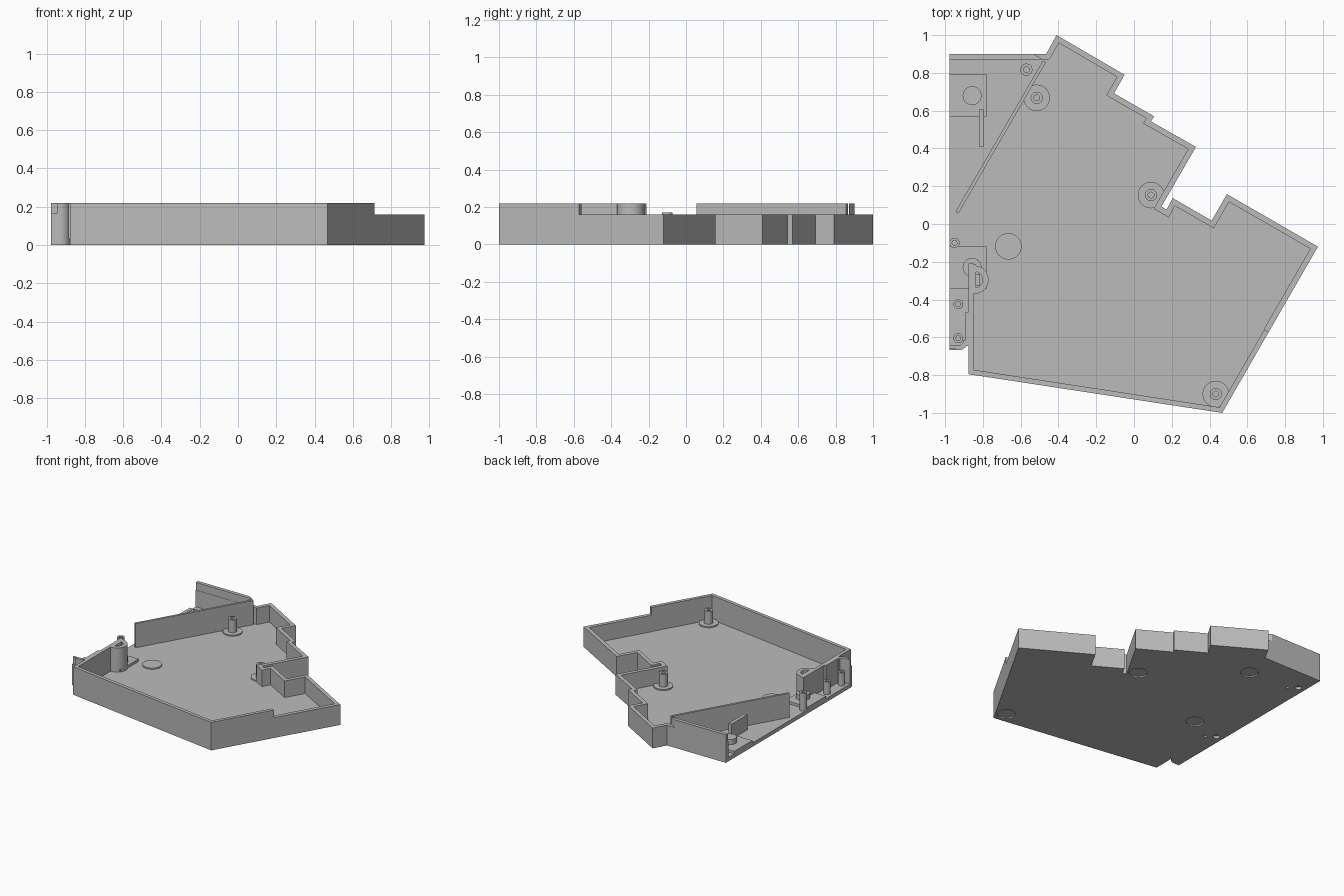
import bpy, bmesh, math
from mathutils import Vector

cube = bpy.data.objects.get("Cube")
if cube:
    bpy.data.objects.remove(cube)

grey = bpy.data.materials.new("plain grey")
grey.use_nodes = True
colour = (0.5, 0.5, 0.5, 1)
grey.diffuse_color = colour
grey.node_tree.nodes["Principled BSDF"].inputs["Base Color"].default_value = colour

FLOOR, LOW, HIGH, WALL = 0.03, 0.16, 0.22, 0.03
parts = []


def finish(name, bm):
    bmesh.ops.recalc_face_normals(bm, faces=bm.faces)
    mesh = bpy.data.meshes.new(name)
    bm.to_mesh(mesh)
    bm.free()
    mesh.materials.append(grey)
    obj = bpy.data.objects.new(name, mesh)
    bpy.context.collection.objects.link(obj)
    parts.append(obj)
    return obj


def prism(name, points, z0, z1):
    bm = bmesh.new()
    face = bm.faces.new([bm.verts.new((x, y, z0)) for x, y in points])
    new = bmesh.ops.extrude_face_region(bm, geom=[face])["geom"]
    top = [v for v in new if isinstance(v, bmesh.types.BMVert)]
    bmesh.ops.translate(bm, verts=top, vec=(0, 0, z1 - z0))
    return finish(name, bm)


def block(name, x0, x1, y0, y1, z0, z1):
    return prism(name, [(x0, y0), (x1, y0), (x1, y1), (x0, y1)], z0, z1)


def inset(path, t):
    """Offset an open clockwise path to its inner side with mitred corners."""
    pts = [Vector(p) for p in path]
    dirs = [(b - a).normalized() for a, b in zip(pts, pts[1:])]
    normals = [Vector((d.y, -d.x)) for d in dirs]
    result = []
    for i, p in enumerate(pts):
        a = normals[max(i - 1, 0)]
        b = normals[min(i, len(normals) - 1)]
        result.append(p + (a + b) * t / (1 + a.dot(b)))
    return [tuple(p) for p in result]


def wall(name, path, z0, z1, t=WALL):
    """Wall strip built quad by quad along the path."""
    bm = bmesh.new()
    rings = []
    for (ox, oy), (ix, iy) in zip(path, inset(path, t)):
        rings.append([bm.verts.new(c) for c in
                      ((ox, oy, z0), (ix, iy, z0), (ix, iy, z1), (ox, oy, z1))])
    for a, b in zip(rings, rings[1:]):
        for k in range(4):
            n = (k + 1) % 4
            bm.faces.new((a[k], a[n], b[n], b[k]))
    bm.faces.new(rings[0])
    bm.faces.new(rings[-1])
    return finish(name, bm)


def lathe(name, x, y, profile, segments=32):
    bm = bmesh.new()
    verts = [bm.verts.new((x + r, y, z)) for r, z in profile]
    edges = [bm.edges.new(pair) for pair in zip(verts, verts[1:])]
    bmesh.ops.spin(bm, geom=verts + edges, cent=(x, y, 0), axis=(0, 0, 1),
                   angle=math.tau, steps=segments)
    bmesh.ops.remove_doubles(bm, verts=bm.verts, dist=0.0001)
    return finish(name, bm)


def disc(name, x, y, r, z0, z1):
    return lathe(name, x, y, [(0, z0), (r, z0), (r, z1), (0, z1)])


def screw_post(name, x, y, r, top):
    hole = r * 0.48
    return lathe(name, x, y, [(0, FLOOR), (r, FLOOR), (r, top), (hole, top),
                              (hole, 0.06), (0, 0.06)])


def arc(cx, cy, r, start, end, steps=12):
    angles = [math.radians(start + (end - start) * i / steps) for i in range(steps + 1)]
    return [(cx + r * math.cos(a), cy + r * math.sin(a)) for a in angles]


# Outline of the tray, clockwise from the back corner of the open side
back = [(-0.977, 0.9), (-0.465, 0.9), (-0.41, 1.0), (-0.05, 0.79), (-0.106, 0.692),
        (0.106, 0.57), (0.09, 0.543), (0.328, 0.408), (0.145, 0.092), (0.172, 0.076),
        (0.205, 0.137), (0.411, 0.018), (0.492, 0.158), (0.974, -0.12)]
step = (0.713, -0.572)
front = [step, (0.467, -1.0), (-0.877, -0.795)]
corner = arc(-0.93, -0.615, 0.053, 0, -90)
floor = prism("floor", back + front + corner + [(-0.977, -0.668)], 0, FLOOR)

# Outer walls, lower at the back and higher at the front
wall("back_wall", back + [step], FLOOR, LOW)
wall("front_wall", front + [(-0.877, -0.21)], FLOOR, HIGH, 0.027)
block("side_wall_thickening", -0.892, -0.87, -0.645, -0.465, FLOOR, HIGH)
wall("rounded_corner_wall", corner + [(-0.945, -0.668)], FLOOR, HIGH, 0.025)
block("corner_sill", -0.977, -0.945, -0.668, -0.643, FLOOR, 0.165)
block("corner_lip", -0.977, -0.945, -0.658, -0.643, 0.165, HIGH)
prism("back_wall_raised", [(-0.977, 0.9), (-0.53, 0.9), (-0.485, 0.872),
                           (-0.977, 0.872)], LOW, HIGH)

# Diagonal partition and short rib
wall("diagonal_partition", [(-0.945, 0.065), (-0.482, 0.865)], FLOOR, HIGH, 0.018)
block("short_rib", -0.82, -0.793, 0.41, 0.605, FLOOR, 0.15)

# Raised pads with round bosses beside the open edge
for name, y0, y1, boss_y in (("back", 0.57, 0.795, 0.68), ("front", -0.345, -0.12, -0.23)):
    block(name + "_pad", -0.977, -0.78, y0, y1, FLOOR, 0.05)
    disc(name + "_boss", -0.857, boss_y, 0.05, 0.05, 0.09)

# D-shaped hollow column on the side wall
wall("column_shell", arc(-0.845, -0.295, 0.075, 90, -90, 20), FLOOR, HIGH, 0.032)
block("column_back", -0.87, -0.837, -0.37, -0.215, FLOOR, HIGH)
block("column_core", -0.845, -0.815, -0.325, -0.265, FLOOR, 0.12)

# Screw posts
posts = [(-0.515, 0.668), (0.09, 0.153), (0.433, -0.9)]
for i, (x, y) in enumerate(posts + [(-0.57, 0.817)]):
    screw_post(f"screw_post_{i + 1}", x, y, 0.032, 0.14)
screw_post("side_post_back", -0.95, -0.1, 0.027, 0.17)
for name, y in (("middle", -0.425), ("front", -0.605)):
    screw_post("side_post_" + name, -0.93, y, 0.026, 0.13)

# Round foot recesses below, with matching raised discs on the floor
feet = posts + [(-0.665, -0.118)]
for i, (x, y) in enumerate(feet):
    disc(f"floor_disc_{i + 1}", x, y, 0.07, FLOOR, FLOOR + 0.01)
cutters = [disc("foot_cutter", x, y, 0.065, -0.02, 0.01) for x, y in feet]
for y in (0.68, -0.23):
    cutters.append(disc("small_hole_cutter", -0.857, y, 0.012, -0.02, 0.02))
    cutters.append(disc("large_hole_cutter", -0.92, y + 0.045, 0.024, -0.02, 0.02))

# Apply the cuts, then remove the cutters
for cutter in cutters:
    cut = floor.modifiers.new("cut", 'BOOLEAN')
    cut.operation = 'DIFFERENCE'
    cut.solver = 'EXACT'
    cut.object = cutter
bpy.context.view_layer.objects.active = floor
for cut in list(floor.modifiers):
    bpy.ops.object.modifier_apply(modifier=cut.name)
for cutter in cutters:
    parts.remove(cutter)
    bpy.data.objects.remove(cutter)

# Smooth the round parts and keep edges crisp
bpy.ops.object.select_all(action='DESELECT')
for obj in parts:
    obj.select_set(True)
bpy.context.view_layer.objects.active = floor
bpy.ops.object.shade_smooth_by_angle(angle=math.radians(25))
